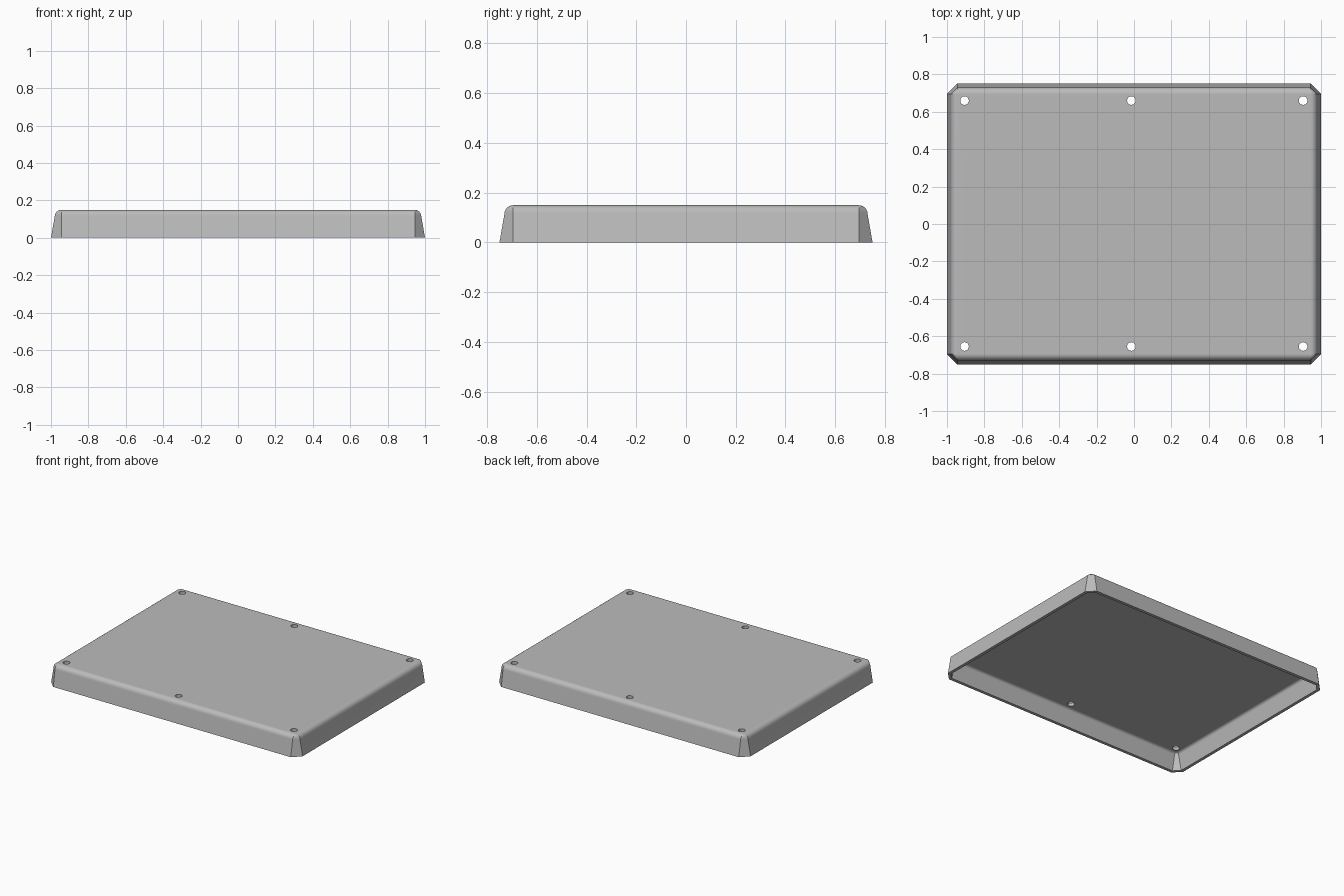
import bpy, bmesh, math

if "Cube" in bpy.data.objects:
    bpy.data.objects.remove(bpy.data.objects["Cube"])

HALF_X, HALF_Y, HEIGHT = 1.0, 0.75, 0.149
FILLET_STEPS = 6

grey = bpy.data.materials.new("light grey")
grey.use_nodes = True
grey.diffuse_color = (0.5, 0.5, 0.5, 1)
bsdf = grey.node_tree.nodes["Principled BSDF"]
bsdf.inputs["Base Color"].default_value = (0.5, 0.5, 0.5, 1)
bsdf.inputs["Roughness"].default_value = 0.6


def wall_profile(base, lean, radius, top):
    """(inset, z) pairs: a leaning wall that rounds over into a flat top."""
    pts = [(base, 0)]
    for i in range(FILLET_STEPS + 1):
        a = math.pi / 2 * i / FILLET_STEPS
        pts.append((base + lean + radius * (1 - math.cos(a)),
                    top - radius * (1 - math.sin(a))))
    return pts


def add_rings(bm, profile):
    """Chamfered rectangles whose corner cuts taper to a point at the top."""
    last = profile[-1][0]
    cx, cy = HALF_X - last, HALF_Y - last
    rings = []
    for inset, z in profile:
        hx, hy = HALF_X - inset, HALF_Y - inset
        xy = []
        for sx, sy in ((1, 1), (-1, 1), (-1, -1), (1, -1)):
            pair = [(sx * hx, sy * cy), (sx * cx, sy * hy)]
            xy += pair if sx * sy > 0 else pair[::-1]
        rings.append([bm.verts.new((x, y, z)) for x, y in xy])
    for a, b in zip(rings, rings[1:]):
        bridge(bm, a, b)
    bm.faces.new(rings[-1])
    return rings[0]


def bridge(bm, a, b):
    for i in range(len(a)):
        j = (i + 1) % len(a)
        bm.faces.new((a[i], a[j], b[j], b[i]))


# Hollow lid: outer skin, inner skin and the rim between them
bm = bmesh.new()
outer = add_rings(bm, wall_profile(0, 0.02, 0.035, HEIGHT))
inner = add_rings(bm, wall_profile(0.022, 0.02, 0.02, HEIGHT - 0.024))
bridge(bm, outer, inner)
bmesh.ops.remove_doubles(bm, verts=bm.verts, dist=1e-5)
bmesh.ops.recalc_face_normals(bm, faces=bm.faces)
mesh = bpy.data.meshes.new("tray_lid")
bm.to_mesh(mesh)
bm.free()
lid = bpy.data.objects.new("tray_lid", mesh)
bpy.context.collection.objects.link(lid)
mesh.materials.append(grey)

# Six screw holes through the top plate
cutters = []
for x in (-0.906, -0.014, 0.904):
    for y in (-0.655, 0.66):
        bpy.ops.mesh.primitive_cylinder_add(
            vertices=24, radius=0.023, depth=0.1, location=(x, y, HEIGHT))
        cutter = bpy.context.object
        cutter.name = "screw_hole_cutter"
        cutter.hide_render = True
        cutter.data.materials.append(grey)
        cutters.append(cutter)

bpy.ops.object.select_all(action="DESELECT")
lid.select_set(True)
bpy.context.view_layer.objects.active = lid
for cutter in cutters:
    cut = lid.modifiers.new("screw_hole", "BOOLEAN")
    cut.operation = "DIFFERENCE"
    cut.solver = "EXACT"
    cut.object = cutter
    bpy.ops.object.modifier_apply(modifier=cut.name)
for cutter in cutters:
    bpy.data.objects.remove(cutter)

# Smooth fillets, crisp corners, flat large faces
bpy.ops.object.shade_smooth_by_angle(angle=math.radians(30))
weighted = lid.modifiers.new("flat_panels", "WEIGHTED_NORMAL")
weighted.keep_sharp = True
